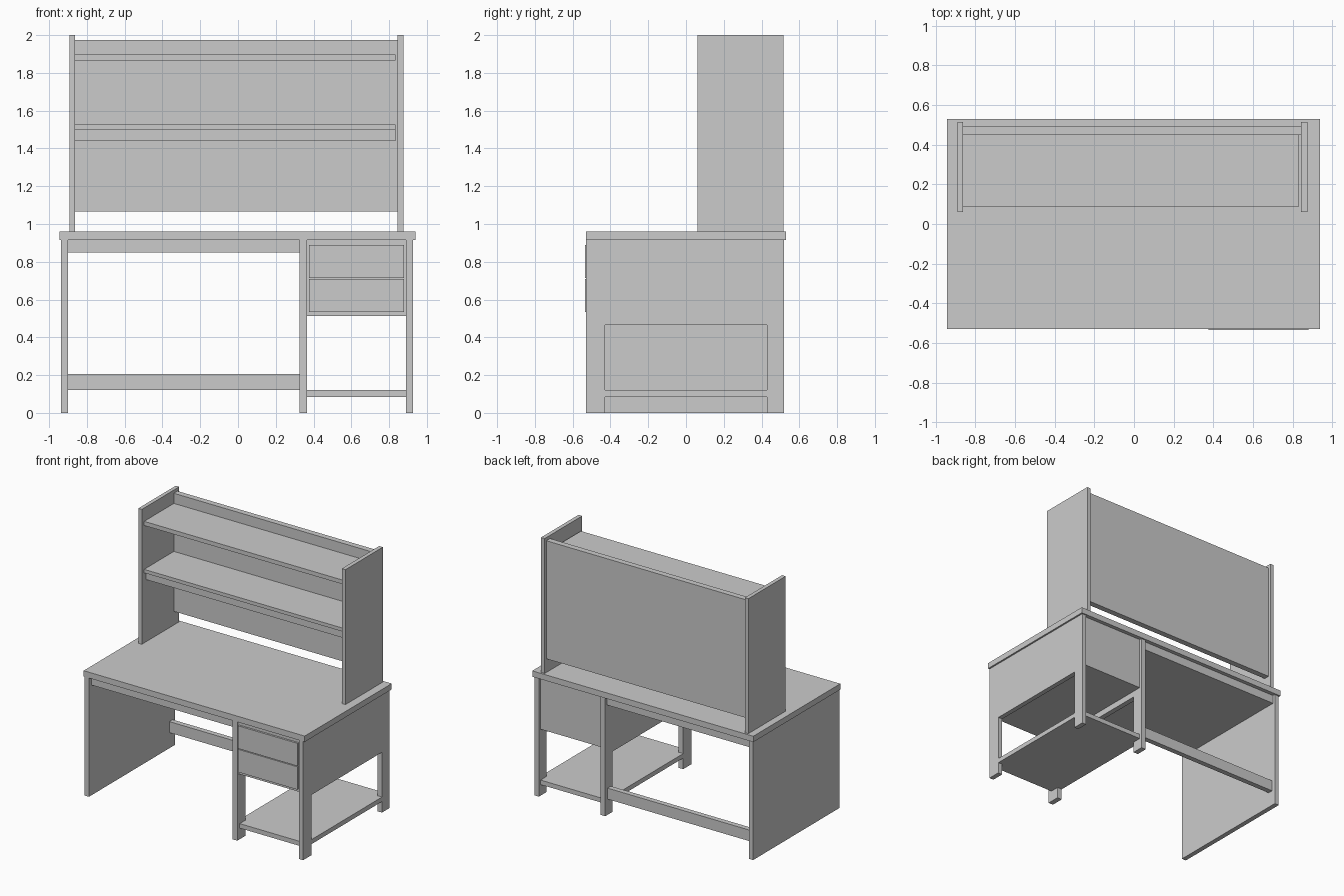
import bpy

if "Cube" in bpy.data.objects:
    bpy.data.objects.remove(bpy.data.objects["Cube"])


def box(name, x, y, z):
    """Box from (min, max) ranges on each axis."""
    lo, hi = zip(x, y, z)
    bpy.ops.mesh.primitive_cube_add(
        size=1, location=[(a + b) / 2 for a, b in zip(lo, hi)])
    ob = bpy.context.object
    ob.name = name
    ob.scale = [b - a for a, b in zip(lo, hi)]
    bpy.ops.object.transform_apply(location=False, rotation=False, scale=True)
    return ob


def cut(ob, x, y, z):
    """Cut a box-shaped opening out of an object."""
    cutter = box("cutter", x, y, z)
    cutter.hide_render = True
    mod = ob.modifiers.new("opening", 'BOOLEAN')
    mod.operation = 'DIFFERENCE'
    mod.solver = 'EXACT'
    mod.object = cutter
    bpy.context.view_layer.objects.active = ob
    bpy.ops.object.modifier_apply(modifier=mod.name)
    bpy.data.objects.remove(cutter)


# Desktop and solid left side
box("desktop", (-0.945, 0.94), (-0.53, 0.53), (0.915, 0.96))
box("left_side_panel", (-0.937, -0.90), (-0.53, 0.52), (0, 0.915))

# Pedestal side frames: upper panel, legs and low rail
for name, x0, x1 in (("middle_side_frame", 0.325, 0.365),
                     ("right_side_frame", 0.89, 0.927)):
    frame = box(name, (x0, x1), (-0.53, 0.52), (0, 0.915))
    for z in ((0.12, 0.465), (-0.1, 0.085)):
        cut(frame, (x0 - 0.1, x1 + 0.1), (-0.43, 0.43), z)

# Tray under the desktop and rear stretcher
box("under_desk_tray", (-0.90, 0.325), (-0.50, 0.50), (0.85, 0.915))
box("rear_stretcher", (-0.90, 0.325), (0.45, 0.49), (0.12, 0.205))

# Drawer cabinet, drawer fronts and bottom shelf
box("drawer_cabinet", (0.365, 0.89), (-0.52, 0.50), (0.512, 0.915))
for i, z in enumerate(((0.533, 0.709), (0.715, 0.89))):
    box(f"drawer_front_{i + 1}", (0.375, 0.88), (-0.535, -0.515), z)
box("pedestal_shelf", (0.365, 0.89), (-0.50, 0.50), (0.085, 0.12))

# Hutch sides, back, shelves and shelf lip
for name, x in (("hutch_left_side", (-0.892, -0.862)),
                ("hutch_right_side", (0.844, 0.875))):
    box(name, x, (0.06, 0.515), (0.96, 2.0))
box("hutch_back", (-0.862, 0.844), (0.45, 0.495), (1.065, 1.975))
for name, z in (("hutch_top_shelf", (1.865, 1.897)),
                ("hutch_middle_shelf", (1.5, 1.527))):
    box(name, (-0.862, 0.834), (0.088, 0.45), z)
box("shelf_lip", (-0.862, 0.834), (0.11, 0.14), (1.44, 1.5))
